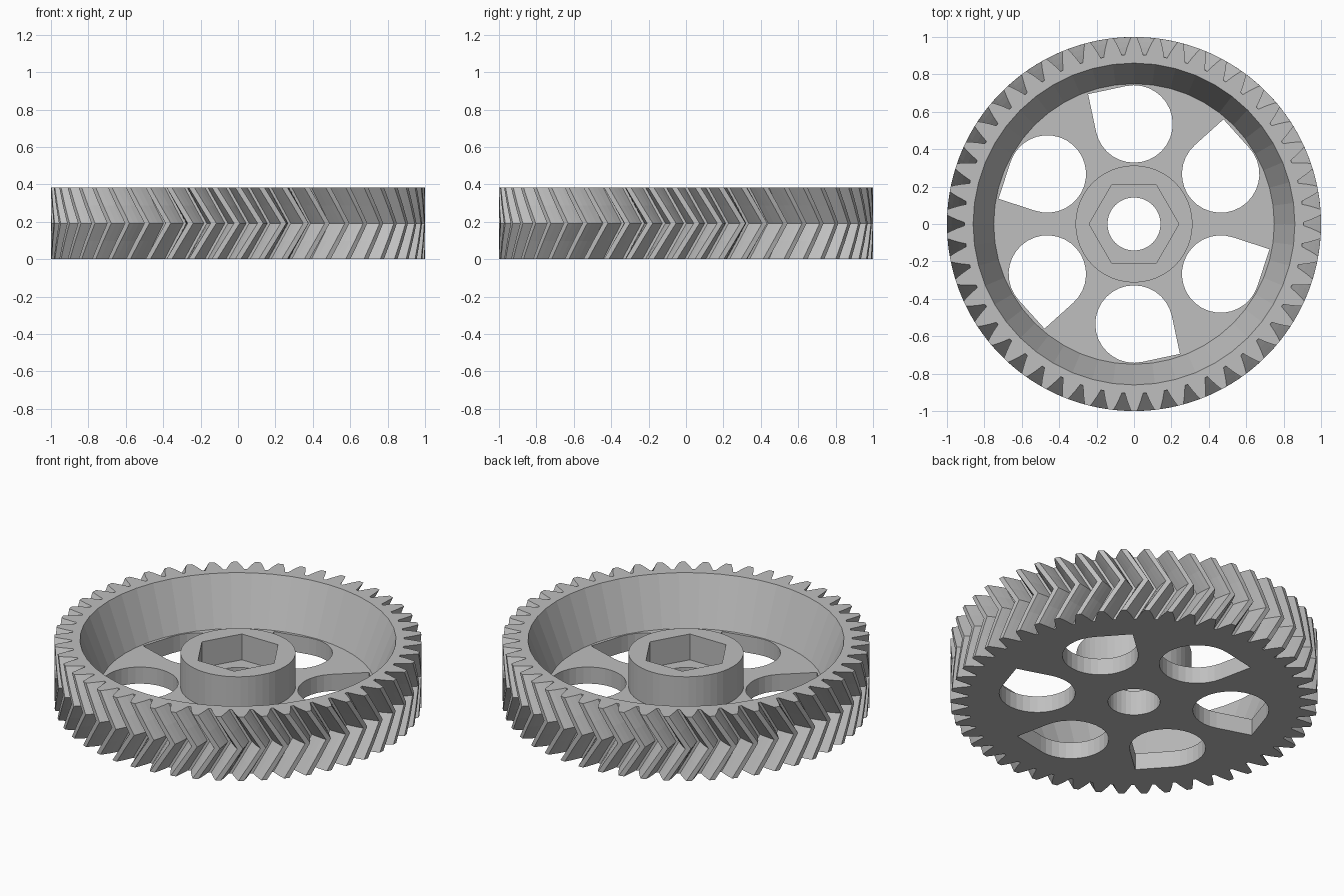
import bpy, bmesh
from math import sin, cos, pi, tau, radians

if "Cube" in bpy.data.objects:
    bpy.data.objects.remove(bpy.data.objects["Cube"], do_unlink=True)

HEIGHT = 0.384
WEB_TOP = 0.10
HUB_TOP = 0.305
HEX_FLOOR = 0.15
TEETH = 50
PITCH = tau / TEETH
TWIST = 0.12          # how far the chevron point leads, in radians

grey = bpy.data.materials.new("plain grey")
grey.use_nodes = True
colour = (0.52, 0.52, 0.52, 1)
grey.diffuse_color = colour
grey.node_tree.nodes["Principled BSDF"].inputs["Base Color"].default_value = colour


def finish(name, bm):
    """Turn a bmesh into a linked grey object."""
    bmesh.ops.recalc_face_normals(bm, faces=bm.faces)
    mesh = bpy.data.meshes.new(name)
    bm.to_mesh(mesh)
    bm.free()
    mesh.materials.append(grey)
    obj = bpy.data.objects.new(name, mesh)
    bpy.context.collection.objects.link(obj)
    return obj


def stack(name, layers):
    """Skin a solid through equally sized loops of points."""
    bm = bmesh.new()
    loops = [[bm.verts.new(p) for p in layer] for layer in layers]
    for low, high in zip(loops, loops[1:]):
        for i in range(len(low)):
            j = (i + 1) % len(low)
            bm.faces.new((low[i], low[j], high[j], high[i]))
    bm.faces.new(loops[0][::-1])
    bm.faces.new(loops[-1])
    return finish(name, bm)


def prism(name, outline, z0, z1):
    return stack(name, [[(x, y, z) for x, y in outline] for z in (z0, z1)])


def ring(radius, sides):
    return [(radius * cos(tau * i / sides), radius * sin(tau * i / sides))
            for i in range(sides)]


def cut(target, cutter):
    """Subtract the cutter from the target and discard it."""
    cutter.hide_render = True
    mod = target.modifiers.new("cut", "BOOLEAN")
    mod.operation = "DIFFERENCE"
    mod.solver = "EXACT"
    mod.object = cutter
    bpy.context.view_layer.objects.active = target
    bpy.ops.object.modifier_apply(modifier=mod.name)
    bpy.data.objects.remove(cutter, do_unlink=True)


# Toothed blank: (radius, half width in pitches) up one flank, mirrored down the other
flank = [(0.905, 0.43), (0.945, 0.31), (0.975, 0.21), (1.0, 0.12)]
tooth = [(r, -w) for r, w in flank] + [(r, w) for r, w in reversed(flank)]


def toothed_layer(z):
    lead = TWIST * (1 - abs(2 * z / HEIGHT - 1))
    return [(r * cos(a), r * sin(a), z)
            for k in range(TEETH)
            for r, w in tooth
            for a in [-pi / 2 + (k + w) * PITCH + lead]]


gear = stack("herringbone_gear", [toothed_layer(HEIGHT * i / 4) for i in range(5)])

# Flared recess around the hub, turned from a profile
lip = HEIGHT + 0.03
recess_profile = [(0, HUB_TOP), (0.313, HUB_TOP), (0.313, WEB_TOP),
                  (0.75, WEB_TOP), (0.872, lip), (0, lip)]
bm = bmesh.new()
verts = [bm.verts.new((r, 0, z)) for r, z in recess_profile]
edges = [bm.edges.new(pair) for pair in zip(verts, verts[1:])]
bmesh.ops.spin(bm, geom=verts + edges, cent=(0, 0, 0), axis=(0, 0, 1),
               angle=tau, steps=48)
bmesh.ops.remove_doubles(bm, verts=bm.verts, dist=0.0001)
cut(gear, finish("recess_cutter", bm))

# Hexagonal nut pocket and the shaft bore below it
cut(gear, prism("nut_pocket_cutter", ring(0.24, 6), HEX_FLOOR, lip))
cut(gear, prism("bore_cutter", ring(0.142, 32), -0.1, lip))

# Six teardrop openings in the web
HOLE_R = 0.207
for k in range(6):
    spoke = radians(30 + 60 * k)
    point = spoke + radians(57)
    cx, cy = 0.535 * cos(spoke), 0.535 * sin(spoke)
    arc = [point + pi / 4 + 1.5 * pi * i / 24 for i in range(25)]
    outline = [(cx + HOLE_R * cos(a), cy + HOLE_R * sin(a)) for a in arc]
    tip = HOLE_R * 2 ** 0.5
    outline.append((cx + tip * cos(point), cy + tip * sin(point)))
    cut(gear, prism("teardrop_cutter", outline, -0.1, lip))
